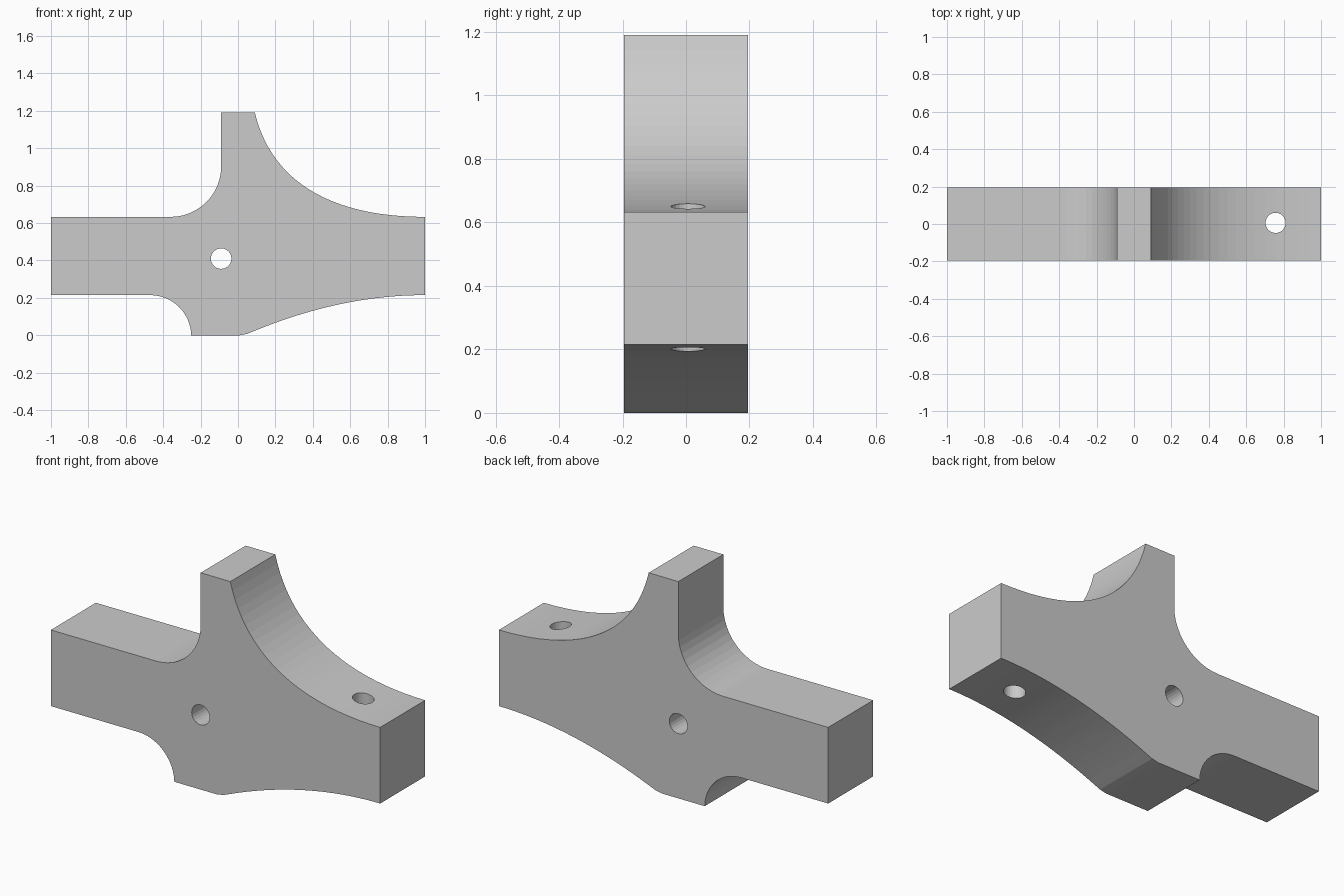
import bpy, bmesh, math
from mathutils import Vector
from mathutils.geometry import interpolate_bezier

cube = bpy.data.objects.get("Cube")
if cube:
    bpy.data.objects.remove(cube, do_unlink=True)

HALF_DEPTH = 0.195


def arc(cx, cz, r, start, end, steps=12):
    """Points on a circular arc, angles in degrees."""
    angles = [math.radians(start + (end - start) * i / steps) for i in range(steps + 1)]
    return [(cx + r * math.cos(a), cz + r * math.sin(a)) for a in angles]


def bezier(*points, steps=24):
    """Points on a cubic curve in the xz plane."""
    return [tuple(p)[:2] for p in interpolate_bezier(*[Vector(p) for p in points], steps)]


def make_object(name, bm):
    bmesh.ops.recalc_face_normals(bm, faces=bm.faces)
    mesh = bpy.data.meshes.new(name)
    bm.to_mesh(mesh)
    bm.free()
    obj = bpy.data.objects.new(name, mesh)
    bpy.context.collection.objects.link(obj)
    return obj


def hole_cutter(name, location, radius, rotation):
    bm = bmesh.new()
    bmesh.ops.create_cone(bm, cap_ends=True, segments=24, radius1=radius,
                          radius2=radius, depth=1.2)
    obj = make_object(name, bm)
    obj.location = location
    obj.rotation_euler = rotation
    obj.hide_render = True
    obj.hide_set(True)
    return obj


# Outline of the bracket, counter-clockwise from the lower foot
profile = [(0.01, 0), (0.05, 0.008)]
profile += bezier((0.08, 0.02), (0.38, 0.145), (0.69, 0.215), (1, 0.215))
profile += reversed(bezier((0.09, 1.19), (0.18, 0.82), (0.5, 0.633), (1, 0.633)))
profile += [(-0.09, 1.19)]
profile += arc(-0.36, 0.903, 0.27, 0, -90)
profile += [(-1, 0.633), (-1, 0.215)]
profile += arc(-0.47, -0.005, 0.22, 90, 1.3)

# Bracket body, extruded through its depth
bm = bmesh.new()
face = bm.faces.new([bm.verts.new((x, -HALF_DEPTH, z)) for x, z in profile])
extruded = bmesh.ops.extrude_face_region(bm, geom=[face])["geom"]
back = [v for v in extruded if isinstance(v, bmesh.types.BMVert)]
bmesh.ops.translate(bm, verts=back, vec=(0, 2 * HALF_DEPTH, 0))
if not face.is_valid or len(face.link_loops if hasattr(face, "link_loops") else face.loops) == 0:
    bm.faces.ensure_lookup_table()
body = make_object("bracket_body", bm)

# Cross hole through the centre and bolt hole through the long arm
cutters = [
    hole_cutter("cross_hole_cutter", (-0.09, 0, 0.41), 0.055, (math.pi / 2, 0, 0)),
    hole_cutter("bolt_hole_cutter", (0.757, 0.006, 0.42), 0.054, (0, 0, 0)),
]
for cutter in cutters:
    cut = body.modifiers.new(cutter.name, "BOOLEAN")
    cut.operation = "DIFFERENCE"
    cut.solver = "EXACT"
    cut.object = cutter
